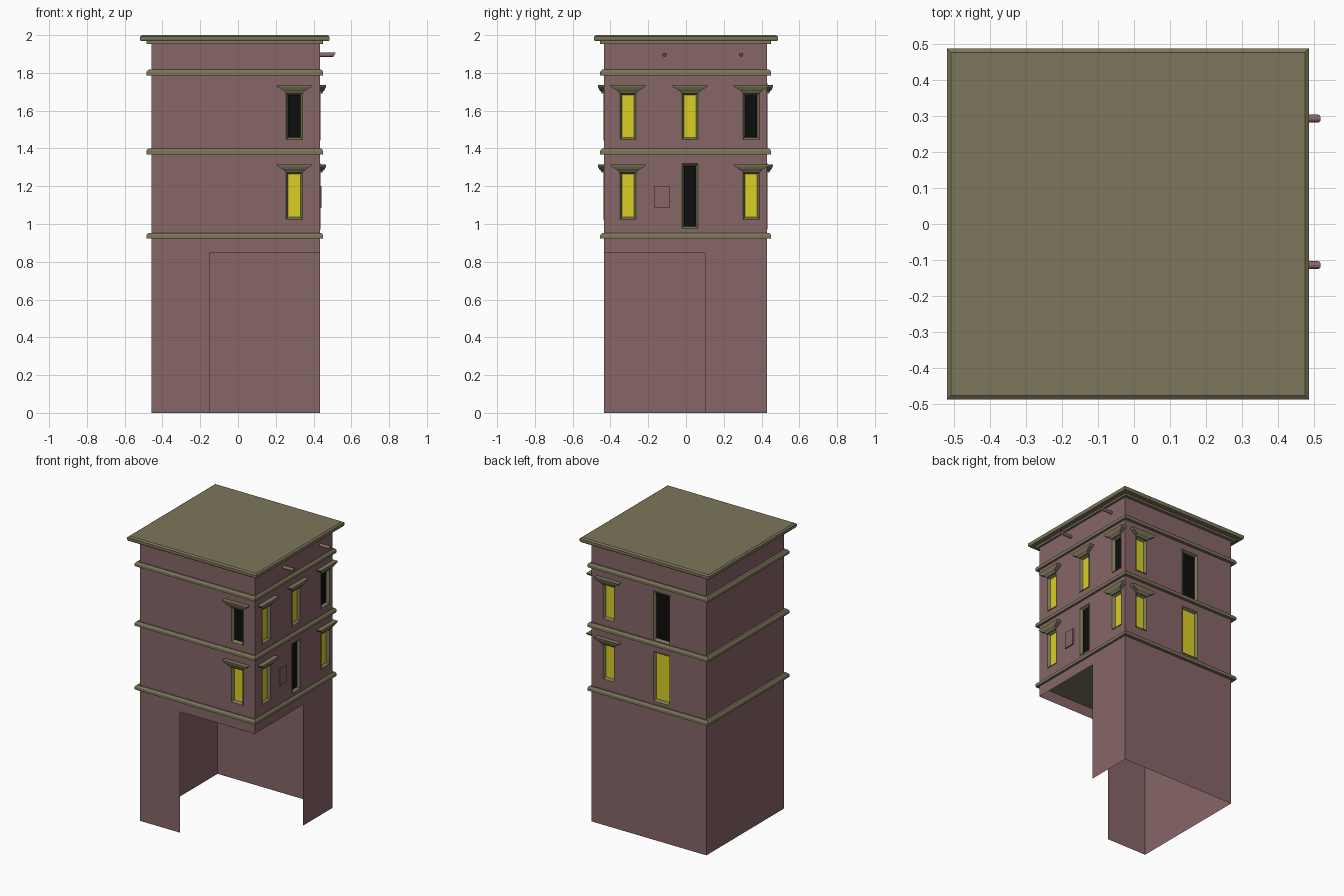
import bpy, bmesh, math

if "Cube" in bpy.data.objects:
    bpy.data.objects.remove(bpy.data.objects["Cube"])

def material(name, rgb):
    m = bpy.data.materials.new(name)
    m.diffuse_color = (*rgb, 1)
    m.use_nodes = True
    m.node_tree.nodes["Principled BSDF"].inputs["Base Color"].default_value = m.diffuse_color
    return m

WALL = material("dusty red wall", (.243, .133, .136))
TRIM = material("olive stone trim", (.202, .181, .102))
LIT = material("yellow lit glass", (.70, .623, .018))
DARK = material("black glass", (.004, .004, .004))

X0, X1, Y0, Y1 = -.458, .434, -.434, .428   # wall faces


def make(name, bm, *mats):
    me = bpy.data.meshes.new(name)
    bm.to_mesh(me)
    bm.free()
    for m in mats:
        me.materials.append(m)
    ob = bpy.data.objects.new(name, me)
    bpy.context.collection.objects.link(ob)
    return ob


def loft(bm, rings, cap_mat=0):
    """Closed skin through rings of points; the last cap may have its own colour."""
    vs = [[bm.verts.new(p) for p in r] for r in rings]
    n = len(vs[0])
    for a, b in zip(vs, vs[1:]):
        for i in range(n):
            j = (i + 1) % n
            bm.faces.new((a[i], a[j], b[j], b[i]))
    bm.faces.new(vs[0][::-1])
    bm.faces.new(vs[-1]).material_index = cap_mat
    bmesh.ops.recalc_face_normals(bm, faces=bm.faces)


def plan_ring(z, o, dx=0, dy=0):
    return [(X0 - o + dx, Y0 - o + dy, z), (X1 + o + dx, Y0 - o + dy, z),
            (X1 + o + dx, Y1 + o + dy, z), (X0 - o + dx, Y1 + o + dy, z)]


def on_wall(side, u, z, d):
    """Point on a wall: u along it, z up, d outward."""
    return {"front": (u, Y0 - d, z), "back": (u, Y1 + d, z),
            "right": (X1 + d, u, z)}[side]


def wall_rect(side, u0, u1, z0, z1, inset, d):
    return [on_wall(side, u, z, d) for u, z in (
        (u0 + inset, z0 + inset), (u1 - inset, z0 + inset),
        (u1 - inset, z1 - inset), (u0 + inset, z1 - inset))]


# Ground floor: open shell with the front right corner cut away
bm = bmesh.new()
TOP, ARCH = .935, .848
walls = [
    [(x, Y0, z) for x, z in ((X0, 0), (-.147, 0), (-.147, ARCH), (X1, ARCH), (X1, TOP), (X0, TOP))],
    [(X1, y, z) for y, z in ((Y0, ARCH), (.10, ARCH), (.10, 0), (Y1, 0), (Y1, TOP), (Y0, TOP))],
    [(x, Y1, z) for x, z in ((X1, 0), (X0, 0), (X0, TOP), (X1, TOP))],
    [(X0, y, z) for y, z in ((Y1, 0), (Y0, 0), (Y0, TOP), (Y1, TOP))],
]
for pts in walls:
    bm.faces.new([bm.verts.new(p) for p in pts])
make("ground_floor_walls", bm, WALL)

# Upper storeys
bm = bmesh.new()
loft(bm, [plan_ring(.935, 0), plan_ring(1.96, 0)])
upper = make("upper_walls", bm, WALL)

# Cornice bands and roof
for name, z in (("lower_cornice", .922), ("middle_cornice", 1.369), ("upper_cornice", 1.787)):
    bm = bmesh.new()
    loft(bm, [plan_ring(z + h, o, -.005, .001) for h, o in
              ((0, .021), (.018, .021), (.025, .017), (.03, .011))])
    make(name, bm, TRIM)
bm = bmesh.new()
loft(bm, [plan_ring(1.954, .021, -.005, .001), plan_ring(1.972, .021, -.005, .001)])
make("roof_moulding", bm, TRIM)
bm = bmesh.new()
loft(bm, [plan_ring(z, o, -.005, .003) for z, o in
          ((1.968, .052), (1.976, .056), (1.992, .056), (2.0, .045))])
make("roof", bm, TRIM)

# Openings: side, centre, half width, bottom, top, glass, hood
W = .048
LOW, HIGH = (1.02, 1.28), (1.443, 1.70)
openings = [
    ("front", .298, W, *LOW, LIT, True), ("front", .298, W, *HIGH, DARK, True),
    ("right", -.307, W, *LOW, LIT, True), ("right", .345, W, *LOW, LIT, True),
    ("right", .021, W, .971, 1.324, DARK, False),
    ("right", -.307, W, *HIGH, LIT, True), ("right", .021, W, *HIGH, LIT, True),
    ("right", .345, W, *HIGH, DARK, True),
    ("back", .298, W, *LOW, LIT, True), ("back", .298, W, *HIGH, LIT, True),
    ("back", -.113, .067, .971, 1.324, LIT, False),
    ("back", -.113, .067, 1.397, 1.747, DARK, False),
]
cut = bmesh.new()
for i, (side, u, w, z0, z1, glass, hood) in enumerate(openings):
    box = (side, u - w, u + w, z0, z1)
    loft(cut, [wall_rect(*box, .002, -.018), wall_rect(*box, .002, .03)])
    # Frame sloping in to a recessed pane
    bm = bmesh.new()
    loft(bm, [wall_rect(*box, 0, -.02), wall_rect(*box, 0, .003),
              wall_rect(*box, .005, .003), wall_rect(*box, .016, -.015)], 1)
    make(f"{side}_window_{i}", bm, TRIM, glass)
    if hood:
        # Flared hood above the window
        bm = bmesh.new()
        rings = []
        for h, hw, d in ((-.008, .046, .012), (.004, .052, .018), (.008, .06, .024),
                         (.024, .088, .031), (.036, .095, .033), (.036, .09, .028)):
            rings.append([on_wall(side, a, z1 + h, b) for a, b in
                          ((u - hw, -.004), (u + hw, -.004), (u + hw, d), (u - hw, d))])
        loft(bm, rings)
        make(f"{side}_window_hood_{i}", bm, TRIM)

# Cut the recesses into the upper walls
cutter = make("window_cutter", cut)
cutter.hide_render = True
mod = upper.modifiers.new("recesses", 'BOOLEAN')
mod.operation = 'DIFFERENCE'
mod.solver = 'EXACT'
mod.object = cutter
bpy.context.view_layer.objects.active = upper
upper.select_set(True)
bpy.ops.object.modifier_apply(modifier=mod.name)
bpy.data.objects.remove(cutter)

# Plaque on the right wall
bm = bmesh.new()
plaque = ("right", -.167, -.087, 1.085, 1.20)
loft(bm, [wall_rect(*plaque, 0, -.002), wall_rect(*plaque, 0, .009)])
make("wall_plaque", bm, WALL)

# Drain spouts with slanted ends
for i, y in enumerate((-.114, .292)):
    rings = [[], []]
    for k in range(12):
        a = k * math.tau / 12
        dy, dz = .011 * math.cos(a), .011 * math.sin(a)
        rings[0].append((X1 - .005, y + dy, 1.896 + dz))
        rings[1].append((.511 + dz * .6, y + dy, 1.896 + dz))
    bm = bmesh.new()
    loft(bm, rings)
    make(f"drain_spout_{i}", bm, WALL)
